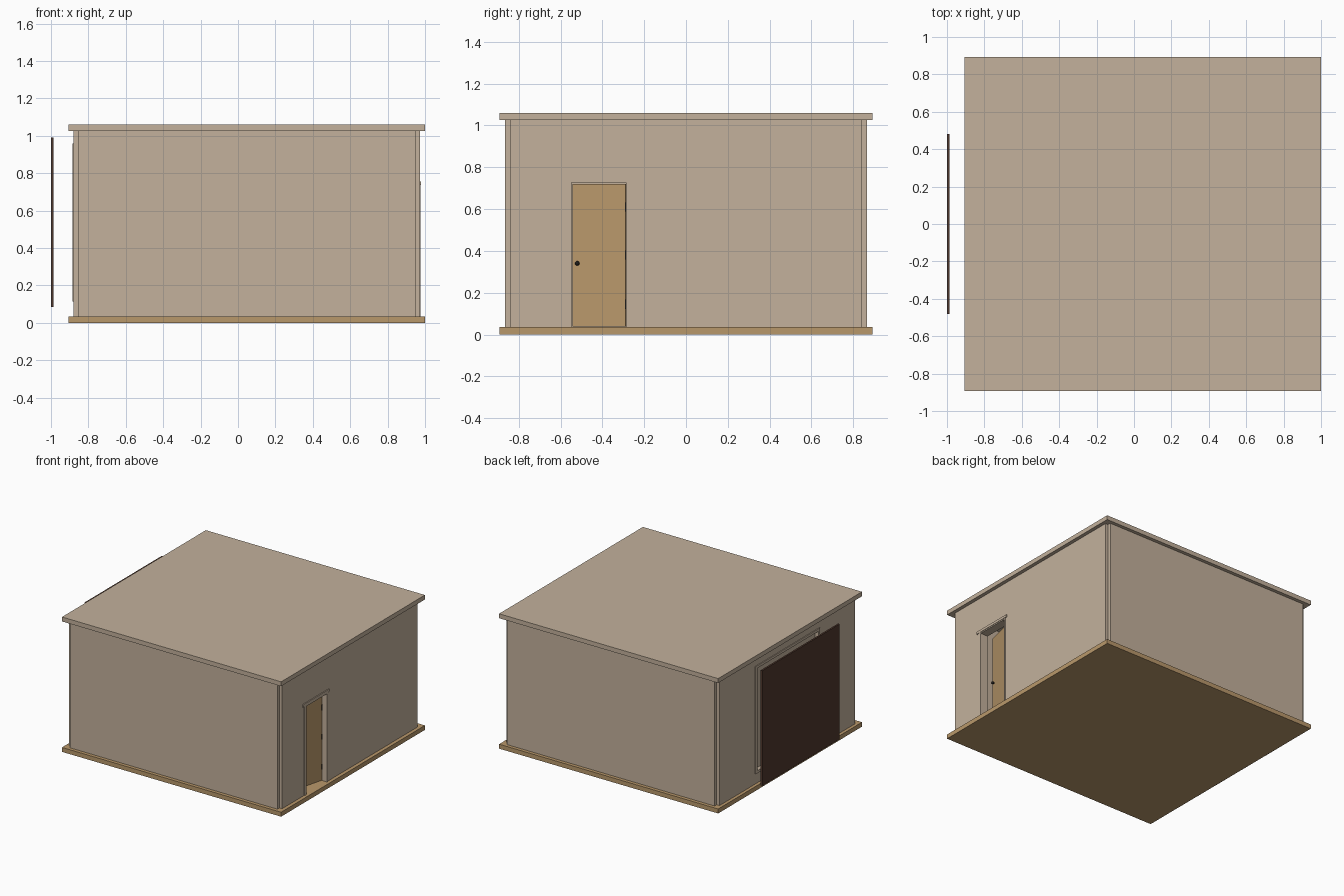
import bpy
import math
from mathutils import Matrix, Vector

if "Cube" in bpy.data.objects:
    bpy.data.objects.remove(bpy.data.objects["Cube"])


def material(name, rgb):
    m = bpy.data.materials.new(name)
    m.diffuse_color = (*rgb, 1)
    m.use_nodes = True
    m.node_tree.nodes["Principled BSDF"].inputs["Base Color"].default_value = m.diffuse_color
    return m


PLASTER = material("plaster tan", (0.546, 0.440, 0.332))
WOOD = material("warm wood", (0.485, 0.314, 0.147))
DARK = material("dark brown", (0.08, 0.04, 0.027))
BLACK = material("black metal", (0.012, 0.011, 0.01))


def box(name, x, y, z, mat):
    """Box from (min, max) ranges on each axis."""
    bpy.ops.mesh.primitive_cube_add(size=1)
    o = bpy.context.object
    o.name = name
    size = Matrix.Diagonal((x[1] - x[0], y[1] - y[0], z[1] - z[0], 1))
    o.data.transform(Matrix.Translation((sum(x) / 2, sum(y) / 2, sum(z) / 2)) @ size)
    o.data.materials.append(mat)
    return o


def wall_with_hole(name, x, y, z, hy, hz, mat):
    """Wall facing along x, made of pieces around a rectangular opening."""
    box(name + "_near", x, (y[0], hy[0]), z, mat)
    box(name + "_far", x, (hy[1], y[1]), z, mat)
    box(name + "_above", x, hy, (hz[1], z[1]), mat)
    if hz[0] > z[0] + 0.001:
        box(name + "_below", x, hy, (z[0], hz[0]), mat)


# Floor and roof slabs
box("floor_slab", (-0.905, 1.0), (-0.893, 0.893), (0, 0.035), WOOD)
box("roof_slab", (-0.905, 1.0), (-0.893, 0.893), (1.025, 1.06), PLASTER)

# Plain walls, set back from the corners
Z = (0.035, 1.025)
box("front_wall", (-0.855, 0.948), (-0.866, -0.84), Z, PLASTER)
box("back_wall", (-0.855, 0.948), (0.84, 0.866), Z, PLASTER)

# Wall with doorway, and wall with recessed window
wall_with_hole("door_wall", (0.947, 0.972), (-0.84, 0.84), Z,
               (-0.57, -0.276), (0.035, 0.737), PLASTER)
wall_with_hole("window_wall", (-0.88, -0.855), (-0.84, 0.84), Z,
               (-0.38, 0.38), (0.135, 0.94), PLASTER)

# Door frame: jambs, lintel and cap
for name, y in (("latch_jamb", (-0.57, -0.547)), ("hinge_jamb", (-0.288, -0.276))):
    box(name, (0.91, 0.977), y, (0.035, 0.737), PLASTER)
box("door_lintel", (0.91, 0.976), (-0.547, -0.288), (0.728, 0.737), PLASTER)
box("door_cap", (0.972, 0.979), (-0.59, -0.26), (0.737, 0.757), PLASTER)

# Door leaf, handle and hinges, swung slightly inward about the hinge edge
hinge = Vector((0.932, -0.289, 0))
swing = Matrix.Translation(hinge) @ Matrix.Rotation(math.radians(-14), 4, 'Z')
leaf = [box("door_leaf", (-0.018, 0), (-0.262, 0), (0.038, 0.72), WOOD)]
for side, x in (("outer", 0.012), ("inner", -0.03)):
    bpy.ops.mesh.primitive_uv_sphere_add(segments=12, ring_count=8, radius=0.011,
                                         location=(x, -0.235, 0.34))
    knob = bpy.context.object
    knob.name = side + "_door_knob"
    knob.data.materials.append(BLACK)
    bpy.ops.object.shade_smooth()
    leaf.append(knob)
leaf.append(box("knob_spindle", (-0.03, 0.012), (-0.239, -0.231), (0.336, 0.344), BLACK))
for part in leaf:
    bpy.context.view_layer.update()
    part.matrix_world = swing @ part.matrix_world
for i, z in enumerate((0.145, 0.38, 0.61)):
    box(f"door_hinge_{i + 1}", (0.925, 0.938), (-0.291, -0.283),
        (z - 0.022, z + 0.022), BLACK)

# Window frame border and recessed pane
fx = (-0.886, -0.87)
for name, y, z in (("window_frame_left", (0.38, 0.4), (0.115, 0.96)),
                   ("window_frame_right", (-0.4, -0.38), (0.115, 0.96)),
                   ("window_frame_top", (-0.38, 0.38), (0.94, 0.96)),
                   ("window_frame_bottom", (-0.38, 0.38), (0.115, 0.135))):
    box(name, fx, y, z, PLASTER)
box("window_pane", (-0.855, -0.848), (-0.39, 0.39), (0.125, 0.95), PLASTER)

# Dark shutter panel standing off the wall
box("shutter_panel", (-1.0, -0.986), (-0.48, 0.48), (0.085, 0.99), DARK)
